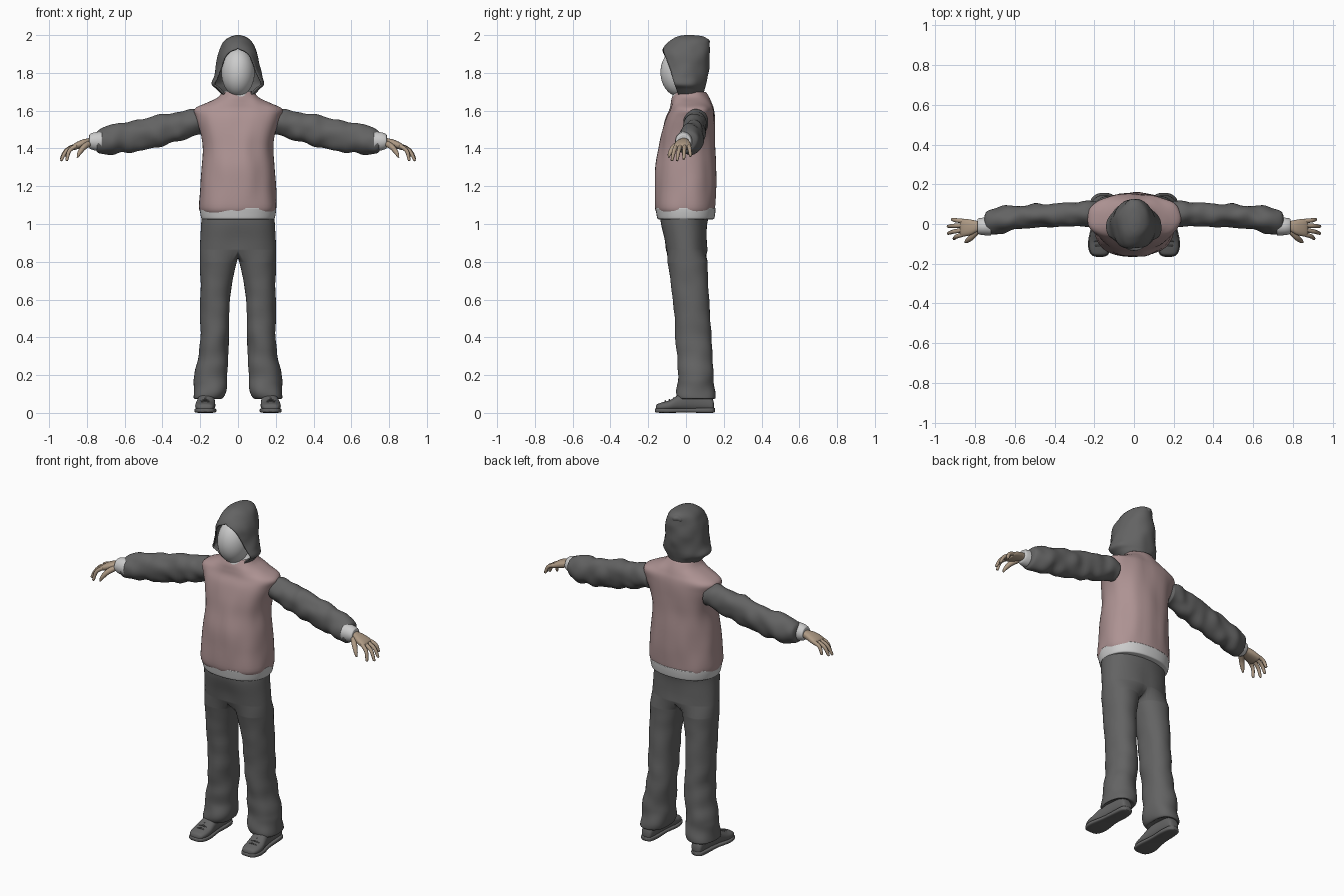
import bpy, bmesh, math
from mathutils import Vector, noise

if "Cube" in bpy.data.objects:
    bpy.data.objects.remove(bpy.data.objects["Cube"])


def material(name, rgb):
    m = bpy.data.materials.new(name)
    m.diffuse_color = (*rgb, 1)
    m.use_nodes = True
    m.node_tree.nodes["Principled BSDF"].inputs["Base Color"].default_value = m.diffuse_color
    return m


DARK = material("dark_cloth", (0.125, 0.125, 0.125))
PINK = material("pink_cloth", (0.42, 0.29, 0.29))
LIGHT = material("light_knit", (0.7, 0.7, 0.7))
SKIN = material("skin", (0.42, 0.32, 0.23))


def finish(name, bm, mat=None, mirror=False, thick=0):
    bmesh.ops.remove_doubles(bm, verts=bm.verts, dist=1e-5)
    bmesh.ops.recalc_face_normals(bm, faces=bm.faces)
    me = bpy.data.meshes.new(name)
    bm.to_mesh(me)
    bm.free()
    for p in me.polygons:
        p.use_smooth = True
    ob = bpy.data.objects.new(name, me)
    bpy.context.collection.objects.link(ob)
    if mat:
        me.materials.append(mat)
    if mirror:
        mod = ob.modifiers.new("mirror", 'MIRROR')
        mod.merge_threshold = 0.0005
    if thick:
        mod = ob.modifiers.new("thickness", 'SOLIDIFY')
        mod.thickness = thick
    return ob


def smooth_rows(rows, steps):
    """Catmull-Rom interpolation of table rows."""
    out = []
    for i in range(len(rows) - 1):
        p = [rows[max(0, min(len(rows) - 1, i + k))] for k in (-1, 0, 1, 2)]
        for s in range(steps):
            t = s / steps
            out.append([0.5 * (2 * b + (c - a) * t + (2 * a - 5 * b + 4 * c - d) * t * t
                               + (3 * b - a - 3 * c + d) * t ** 3) for a, b, c, d in zip(*p)])
    return out + [list(rows[-1])]


def wrinkle(co, centre, amount, scale):
    n = noise.noise(Vector([c * s for c, s in zip(co, scale)]))
    return co + (co - centre).normalized() * n * amount


def oval(row, axis, angles, power=2.0, amount=0, scale=(12, 12, 12)):
    """Ring from extents: (position, low1, high1, low2, high2)."""
    a, l1, h1, l2, h2 = row
    i, j = [k for k in range(3) if k != axis]
    mid = Vector((0, 0, 0))
    mid[axis], mid[i], mid[j] = a, (l1 + h1) / 2, (l2 + h2) / 2
    pts = []
    for t in angles:
        c, s = math.cos(t), math.sin(t)
        co = mid.copy()
        co[i] += math.copysign(abs(c) ** (2 / power), c) * (h1 - l1) / 2
        co[j] += math.copysign(abs(s) ** (2 / power), s) * (h2 - l2) / 2
        pts.append(wrinkle(co, mid, amount, scale))
    return pts


def skin(bm, rings, closed=True, caps=(True, True)):
    vs = [[bm.verts.new(p) for p in r] for r in rings]
    n = len(vs[0])
    for a, b in zip(vs, vs[1:]):
        for k in range(n if closed else n - 1):
            bm.faces.new((a[k], a[(k + 1) % n], b[(k + 1) % n], b[k]))
    for r, cap in zip((vs[0], vs[-1]), caps):
        if cap:
            bm.faces.new(r)
    return vs


def loft(name, rows, axis, mat=None, mirror=False, power=2.0, amount=0,
         scale=(12, 12, 12), seg=40, steps=5):
    ang = [2 * math.pi * k / seg for k in range(seg)]
    bm = bmesh.new()
    skin(bm, [oval(r, axis, ang, power, amount, scale) for r in smooth_rows(rows, steps)])
    return finish(name, bm, mat, mirror)


def tube(name, pts, radii, mat, seg=12):
    rows = smooth_rows([(*p, r) for p, r in zip(pts, radii)], 4)
    rings = []
    for k, r in enumerate(rows):
        d = Vector(rows[min(k + 1, len(rows) - 1)][:3]) - Vector(rows[max(k - 1, 0)][:3])
        q = d.to_track_quat('Z', 'Y')
        rings.append([Vector(r[:3]) + q @ Vector((math.cos(2 * math.pi * s / seg) * r[3],
                      math.sin(2 * math.pi * s / seg) * r[3], 0)) for s in range(seg)])
    bm = bmesh.new()
    skin(bm, rings)
    return finish(name, bm, mat, True)


# Jacket body, waistband and collar
loft("jacket_body", [
    (1.055, -.19, .19, -.15, .148), (1.09, -.203, .203, -.165, .157), (1.2, -.197, .197, -.165, .16),
    (1.3, -.19, .19, -.16, .158), (1.4, -.184, .184, -.143, .155), (1.48, -.195, .195, -.13, .155),
    (1.56, -.222, .222, -.108, .153), (1.608, -.233, .233, -.085, .147), (1.64, -.17, .17, -.077, .135),
    (1.67, -.11, .11, -.07, .12), (1.70, -.085, .085, -.055, .10)],
    2, PINK, power=2.3, amount=.008, scale=(13, 13, 5), seg=56)
loft("waistband", [(1.025, -.186, .186, -.145, .142), (1.03, -.194, .194, -.152, .15),
                   (1.06, -.2, .2, -.158, .155), (1.085, -.202, .202, -.162, .157)],
     2, LIGHT, power=2.3, seg=56)
loft("collar", [(1.64, -.085, .085, -.075, .09), (1.675, -.08, .08, -.072, .088),
                (1.705, -.074, .074, -.062, .085)], 2, LIGHT)

# Sleeves and cuffs
loft("sleeve", [
    (.19, .0, .11, 1.475, 1.60), (.25, -.008, .116, 1.458, 1.607), (.32, -.012, .112, 1.438, 1.595),
    (.42, -.012, .102, 1.412, 1.577), (.52, -.018, .098, 1.388, 1.555), (.62, -.033, .09, 1.376, 1.532),
    (.70, -.052, .08, 1.37, 1.512), (.74, -.058, .062, 1.378, 1.492), (.752, -.045, .04, 1.395, 1.475)],
    0, DARK, True, amount=.012, scale=(16, 14, 14), seg=36, steps=6)
loft("cuff", [(.72, -.058, .036, 1.388, 1.488), (.76, -.056, .032, 1.39, 1.485),
              (.785, -.05, .026, 1.4, 1.475), (.787, -.04, .016, 1.412, 1.465)], 0, LIGHT, True)

# Hands
loft("palm", [(.76, -.038, .016, 1.415, 1.46), (.79, -.04, .016, 1.412, 1.454), (.82, -.055, .022, 1.404, 1.448),
              (.85, -.062, .026, 1.396, 1.436), (.87, -.062, .025, 1.392, 1.424), (.876, -.05, .014, 1.4, 1.415)],
     0, SKIN, True, power=2.5, seg=24)
for label, base_y, tip in (("index", -.051, (.907, -.075, 1.335)), ("middle", -.029, (.937, -.048, 1.335)),
                           ("ring", -.007, (.938, -.012, 1.343)), ("little", .014, (.917, .024, 1.358))):
    base, tip = Vector((.855, base_y, 1.415)), Vector(tip)
    bend = base.lerp(tip, .5) + Vector((.012, 0, .012))
    tube(label + "_finger", [base, bend, tip.lerp(bend, .1), tip], [.0115, .0105, .0075, .003], SKIN)
tube("thumb", [(.79, -.035, 1.425), (.818, -.066, 1.405), (.84, -.085, 1.375), (.85, -.092, 1.352)],
     [.016, .015, .011, .004], SKIN)

# Trousers: half a pelvis splitting into one leg, mirrored
M, K = 30, 10
bm = bmesh.new()
half = [math.pi * (k / M - .5) for k in range(M + 1)]
pelvis = smooth_rows([(1.06, -.19, .19, -.135, .125), (1.0, -.194, .194, -.132, .112),
                      (.92, -.199, .199, -.116, .11), (.86, -.201, .201, -.108, .113)], 5)
rings = [oval(r, 2, half, 2.3, .006, (9, 9, 5)) for r in pelvis]
for r in rings:
    r[0].x = r[-1].x = 0
skin(bm, rings, False, (False, False))
top = rings[-1]
arch = [Vector((0, top[-1].y + (top[0].y - top[-1].y) * (.5 - .5 * math.cos(math.pi * k / K)),
                .86 - .04 * math.sin(math.pi * k / K))) for k in range(1, K)]
w = math.radians(138)
ang = [-w + 2 * w * k / M for k in range(M + 1)]
ang += [w + (2 * math.pi - 2 * w) * k / K for k in range(1, K)]
leg = smooth_rows([(.80, .006, .201, -.098, .115), (.74, .02, .2, -.087, .115), (.6, .04, .199, -.07, .121),
                   (.4, .05, .2, -.053, .135), (.25, .056, .213, -.046, .145), (.16, .058, .235, -.048, .148),
                   (.1, .064, .238, -.055, .15), (.075, .08, .232, -.045, .145), (.085, .1, .21, -.02, .12)], 7)
skin(bm, [top + arch] + [oval(r, 2, ang, 2.2, .004 + .014 * max(0, .75 - r[0]), (10, 10, 11)) for r in leg],
     True, (False, True))
finish("trousers", bm, DARK, True)

# Shoes
loft("shoe_upper", [(-.160, .155, .19, .015, .032), (-.152, .135, .212, .012, .046), (-.125, .124, .224, .01, .056),
                    (-.085, .12, .226, .01, .068), (-.03, .122, .215, .01, .10), (.04, .125, .205, .01, .12),
                    (.11, .128, .2, .01, .1), (.14, .135, .195, .012, .075), (.148, .15, .18, .02, .05)],
     1, DARK, True, power=2.4, seg=32)
loft("shoe_sole", [(-.165, .155, .19, .006, .02), (-.156, .132, .214, .002, .025), (-.125, .118, .229, 0, .026),
                   (-.08, .115, .23, 0, .024), (0, .124, .214, .002, .024), (.08, .122, .208, 0, .026),
                   (.135, .13, .202, 0, .028), (.153, .15, .182, .004, .025)], 1, DARK, True, power=4, seg=32)
for k in range(3):
    y, z = -.108 + .022 * k, .060 + .007 * k
    tube("shoelace", [(.148, y, z - .006), (.173, y - .002, z + .003), (.2, y, z - .006)], [.004] * 3, DARK, 8)

# Blank face
bm = bmesh.new()
bmesh.ops.create_uvsphere(bm, u_segments=40, v_segments=28, radius=1)
for v in bm.verts:
    v.co = Vector((v.co.x * .088, v.co.y * .1 - .035, v.co.z * .128 + 1.803))
finish("face", bm)

# Hood: shell of ovals cut open along a slanted front plane
bm = bmesh.new()
rings = []
for z, hx, y0, y1 in smooth_rows([
        (1.685, .085, -.09, .095), (1.715, .112, -.115, .10), (1.74, .136, -.135, .105), (1.78, .126, -.145, .115),
        (1.84, .115, -.142, .122), (1.90, .106, -.132, .125), (1.945, .086, -.11, .122), (1.975, .064, -.08, .118),
        (1.993, .036, -.042, .09), (2.0, .01, -.005, .04)], 6):
    cy, hy = (y0 + y1) / 2, (y1 - y0) / 2
    plane = -.12 + (1.92 - z) * .33
    f = math.acos(max(-1, min(1, (cy - plane) / hy)))
    mid = Vector((0, cy, z))
    ring = [f + (2 * math.pi - 2 * f) * k / 48 for k in range(49)]
    rings.append([wrinkle(Vector((hx * math.sin(t), cy - hy * math.cos(t), z)), mid, .008, (14, 14, 14))
                  for t in ring])
skin(bm, rings, False, (False, False))
bmesh.ops.remove_doubles(bm, verts=bm.verts, dist=1e-5)
bmesh.ops.holes_fill(bm, edges=[e for e in bm.edges if e.is_boundary and
                                min(v.co.z for v in e.verts) > 1.999], sides=0)
finish("hood", bm, DARK, thick=.008)

# Folded hood tip
bm = bmesh.new()
bmesh.ops.create_icosphere(bm, subdivisions=4, radius=1)
for v in bm.verts:
    p = Vector((v.co.x * .035 - .01, v.co.y * .038 + .082, v.co.z * .03 + 1.96))
    v.co = wrinkle(p, Vector((-.01, .082, 1.96)), .012, (30, 30, 30))
finish("hood_tip", bm, DARK)
